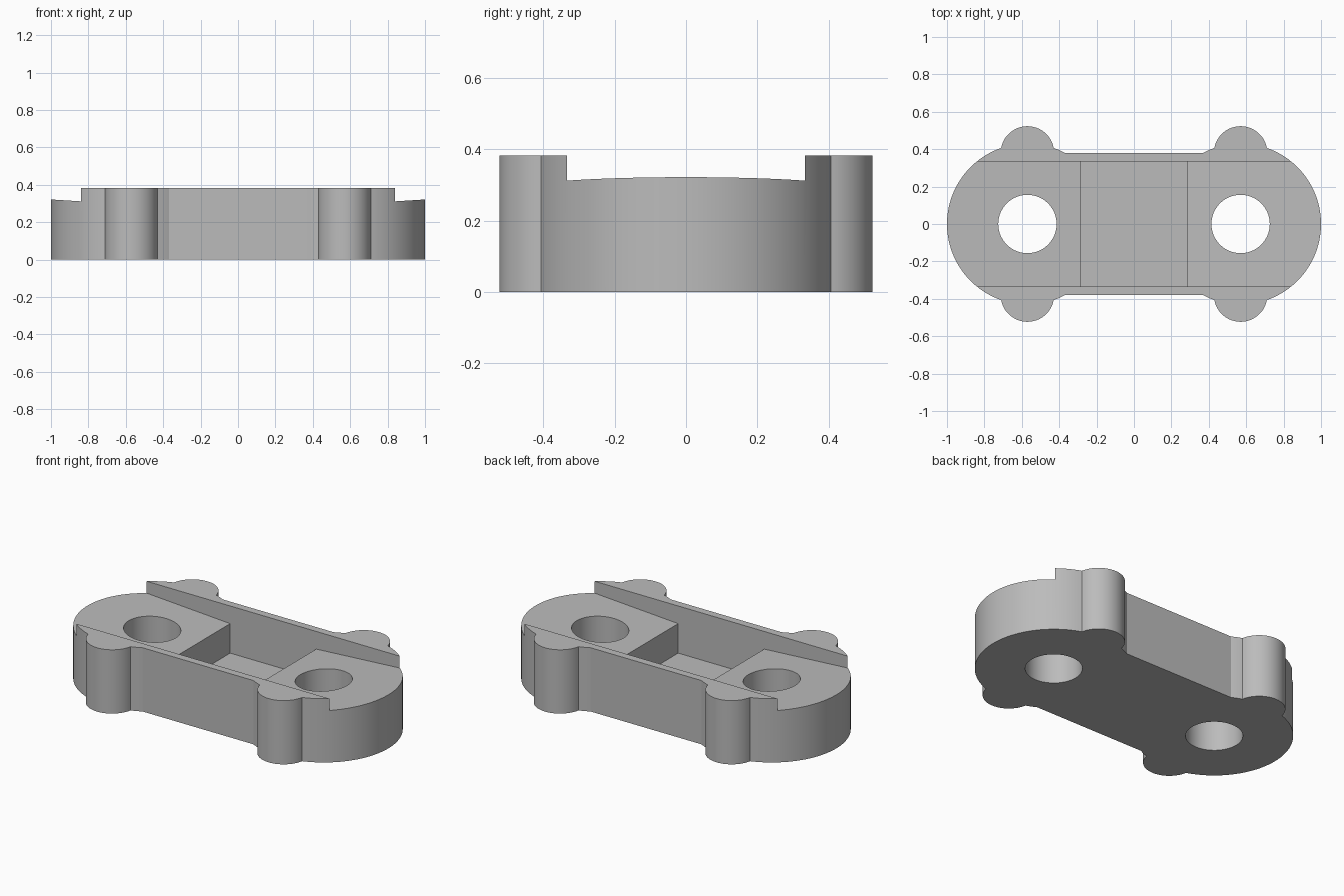
import bpy
import bmesh
import math

cube = bpy.data.objects.get("Cube")
if cube:
    bpy.data.objects.remove(cube, do_unlink=True)

HEIGHT = 0.383
CENTRE_X, END_R = 0.57, 0.43      # rounded ends
LUG_Y, LUG_R = 0.38, 0.143        # side lugs
HOLE_R = 0.156
CHANNEL_Y, POCKET_X, FLOOR = 0.334, 0.286, 0.1

grey = bpy.data.materials.new("plain grey")
grey.use_nodes = True
colour = (0.5, 0.5, 0.5, 1)
grey.diffuse_color = colour
grey.node_tree.nodes["Principled BSDF"].inputs["Base Color"].default_value = colour


def prism(name, points, axis, start, end):
    """Extrude a closed 2D profile along z or y."""
    bm = bmesh.new()
    place = (lambda a, b, t: (a, b, t)) if axis == "z" else (lambda a, b, t: (a, t, b))
    low = [bm.verts.new(place(a, b, start)) for a, b in points]
    high = [bm.verts.new(place(a, b, end)) for a, b in points]
    bm.faces.new(low)
    bm.faces.new(high)
    for i in range(len(points)):
        j = (i + 1) % len(points)
        bm.faces.new((low[i], low[j], high[j], high[i]))
    bmesh.ops.recalc_face_normals(bm, faces=bm.faces)
    mesh = bpy.data.meshes.new(name)
    bm.to_mesh(mesh)
    bm.free()
    mesh.materials.append(grey)
    obj = bpy.data.objects.new(name, mesh)
    bpy.context.collection.objects.link(obj)
    return obj


def arc(cx, cy, r, a0, a1, n):
    angles = [a0 + (a1 - a0) * i / n for i in range(n + 1)]
    return [(cx + r * math.cos(a), cy + r * math.sin(a)) for a in angles]


# Outline of one quarter: rounded end, lug, then the waist
meet_y = (END_R**2 - LUG_R**2 + LUG_Y**2) / (2 * LUG_Y)
meet_x = math.sqrt(END_R**2 - meet_y**2)
meet = math.atan2(meet_y, meet_x)
lug_a = math.atan2(meet_y - LUG_Y, meet_x)
waist = math.pi - math.asin(LUG_Y / END_R)
quarter = arc(CENTRE_X, 0, END_R, 0, meet, 24)
quarter += arc(CENTRE_X, LUG_Y, LUG_R, lug_a, math.pi - lug_a, 24)[1:]
quarter += arc(CENTRE_X, 0, END_R, math.pi - meet, waist, 4)[1:]

# Mirror to the full outline
half = quarter + [(-x, y) for x, y in reversed(quarter)]
outline = half + [(x, -y) for x, y in reversed(half[1:-1])]
body = prism("link_body", outline, "z", 0, HEIGHT)

# Long channel with sloping pads and a deep middle pocket
side = [(POCKET_X, FLOOR), (POCKET_X, 0.277), (1.1, 0.328), (1.1, 0.6)]
profile = side + [(-x, z) for x, z in reversed(side)]
cutters = [prism("channel_cutter", profile, "y", -CHANNEL_Y, CHANNEL_Y)]

# Round through holes
for label, sx in (("left", 1), ("right", -1)):
    ring = arc(sx * CENTRE_X, 0, HOLE_R, 0, 2 * math.pi, 64)[:-1]
    cutters.append(prism(label + "_hole_cutter", ring, "z", -0.2, 0.7))

bpy.ops.object.select_all(action="DESELECT")
bpy.context.view_layer.objects.active = body
body.select_set(True)
for cutter in cutters:
    cutter.hide_render = True
    mod = body.modifiers.new(cutter.name, "BOOLEAN")
    mod.operation = "DIFFERENCE"
    mod.solver = "EXACT"
    mod.object = cutter
    bpy.ops.object.modifier_apply(modifier=mod.name)
    bpy.data.objects.remove(cutter, do_unlink=True)

bpy.ops.object.shade_smooth_by_angle(angle=math.radians(25))
